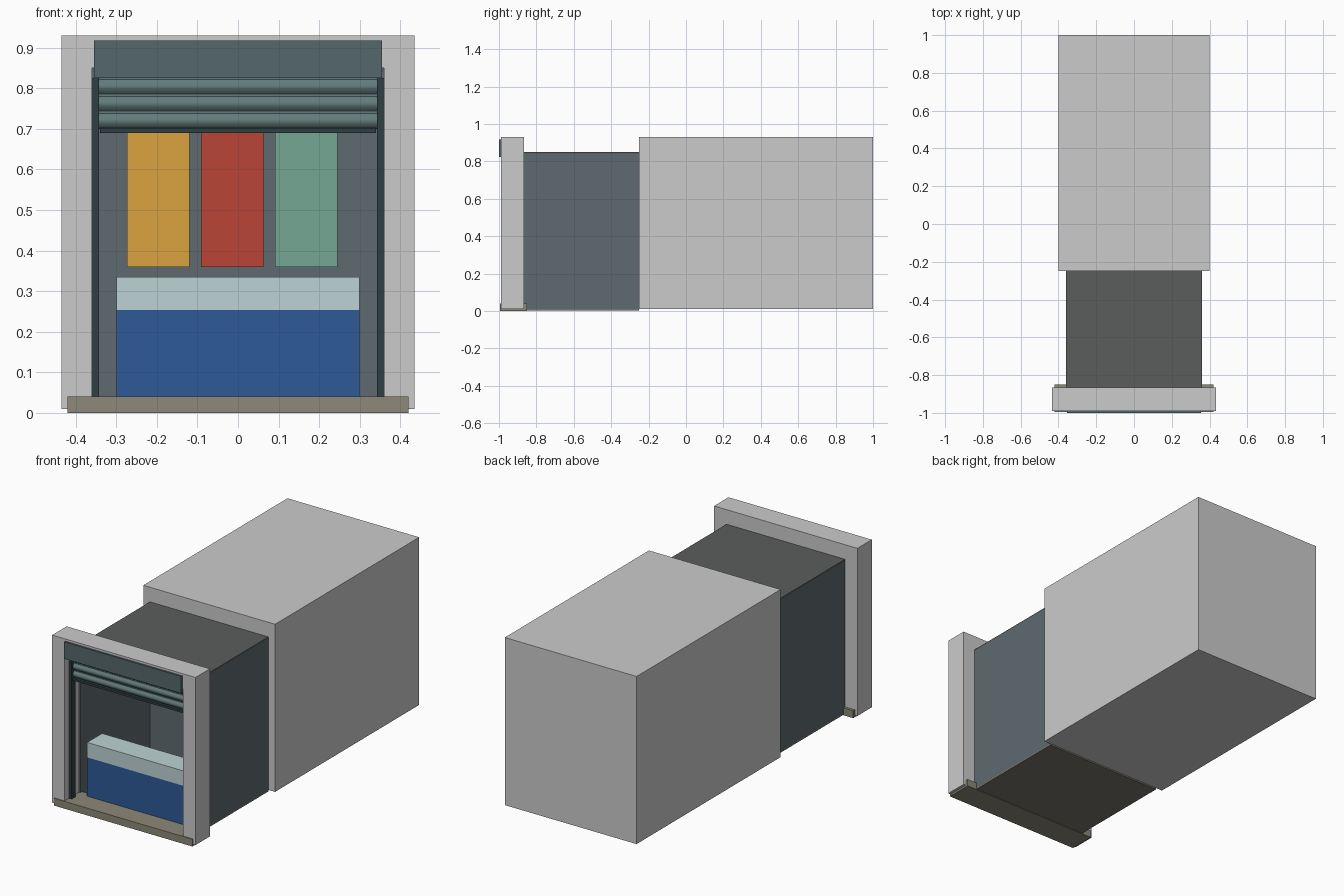
import bpy, bmesh, math

if "Cube" in bpy.data.objects:
    bpy.data.objects.remove(bpy.data.objects["Cube"])


def mat(name, r, g, b):
    m = bpy.data.materials.new(name)
    m.diffuse_color = (r, g, b, 1)
    m.use_nodes = True
    m.node_tree.nodes["Principled BSDF"].inputs["Base Color"].default_value = m.diffuse_color
    return m


WALL = mat("wall_slate", .112, .147, .162)
CEIL = mat("ceiling_dark", .105, .11, .108)
FLOOR = mat("floor_brown", .2, .18, .145)
SILL = mat("sill_stone", .266, .246, .188)
METAL = mat("hood_metal", .089, .138, .147)
RAIL = mat("rail_dark", .028, .05, .053)
SLAT = mat("slat_metal", .125, .198, .198)
BLUE = mat("counter_blue", .027, .1, .305)
PALE = mat("counter_top_pale", .515, .65, .665)
YELLOW = mat("panel_yellow", .708, .371, .053)
RED = mat("panel_red", .497, .058, .038)
GREEN = mat("panel_green", .178, .386, .301)


def finish(name, bm, m):
    bmesh.ops.recalc_face_normals(bm, faces=bm.faces)
    me = bpy.data.meshes.new(name)
    bm.to_mesh(me)
    bm.free()
    ob = bpy.data.objects.new(name, me)
    bpy.context.collection.objects.link(ob)
    if m:
        me.materials.append(m)
    return ob


def box(name, x, y, z, m=None):
    """Box from (min, max) ranges on each axis."""
    bm = bmesh.new()
    bmesh.ops.create_cube(bm, size=1)
    for v in bm.verts:
        v.co = [(a + b) / 2 + c * (b - a) for c, (a, b) in zip(v.co, (x, y, z))]
    return finish(name, bm, m)


def extrude_y(name, pts, y0, y1, m=None):
    """Extrude an (x, z) outline from y0 to y1."""
    bm = bmesh.new()
    f = bm.faces.new([bm.verts.new((x, y0, z)) for x, z in pts])
    r = bmesh.ops.extrude_face_region(bm, geom=[f])
    bmesh.ops.translate(bm, vec=(0, y1 - y0, 0),
                        verts=[v for v in r["geom"] if isinstance(v, bmesh.types.BMVert)])
    return finish(name, bm, m)


# building mass behind the shop and the front surround with its opening
box("rear_block", (-.4, .4), (-.25, 1), (.01, .93))
extrude_y("front_surround", [(-.435, .01), (-.435, .93), (.435, .93), (.435, .01),
                             (.36, .01), (.36, .85), (-.36, .85), (-.36, .01)], -.99, -.865)

# shop room shell
box("room_floor", (-.36, .36), (-.865, -.25), (.002, .01), FLOOR)
box("room_ceiling", (-.36, .36), (-.865, -.25), (.84, .85), CEIL)
box("room_back_wall", (-.355, .355), (-.26, -.25), (.01, .84), WALL)
for side, s in (("left", -1), ("right", 1)):
    box("room_wall_" + side, sorted((s * .352, s * .36)), (-.865, -.25), (.01, .84), WALL)
    box("shutter_rail_" + side, sorted((s * .343, s * .36)), (-.953, -.92), (.04, .825), RAIL)

# threshold and counter
box("threshold", (-.42, .42), (-.995, -.85), (0, .04), SILL)
box("counter_base", (-.3, .3), (-.88, -.75), (.01, .253), BLUE)
box("counter_top", (-.3, .3), (-.88, -.75), (.253, .335), PALE)

# coloured panels on the back wall
for n, (x, m) in enumerate(((-.197, YELLOW), (-.014, RED), (.168, GREEN)), 1):
    box(f"wall_panel_{n}", (x - .077, x + .077), (-.27, -.26), (.36, .71), m)

# shutter hood and bottom bar
box("shutter_hood", (-.355, .355), (-1, -.975), (.825, .918), METAL)
box("shutter_bottom_bar", (-.34, .34), (-.948, -.925), (.69, .702), RAIL)

# partly raised shutter: rounded slats with narrow grooves between them
profile = [(-.928, .70)]
for i in range(3):
    z0 = .702 + i * .042
    profile += [(-.934 - .01 * math.sin(math.pi * k / 8), z0 + .036 * k / 8) for k in range(9)]
profile += [(-.934, .85), (-.928, .85)]
bm = bmesh.new()
rings = [[bm.verts.new((x, y, z)) for y, z in profile] for x in (-.342, .342)]
for i in range(len(profile)):
    j = (i + 1) % len(profile)
    bm.faces.new((rings[0][i], rings[0][j], rings[1][j], rings[1][i]))
for r in rings:
    bm.faces.new(r)
shutter = finish("shutter_slats", bm, SLAT)
bpy.context.view_layer.objects.active = shutter
shutter.select_set(True)
bpy.ops.object.shade_smooth_by_angle(angle=math.radians(35))
